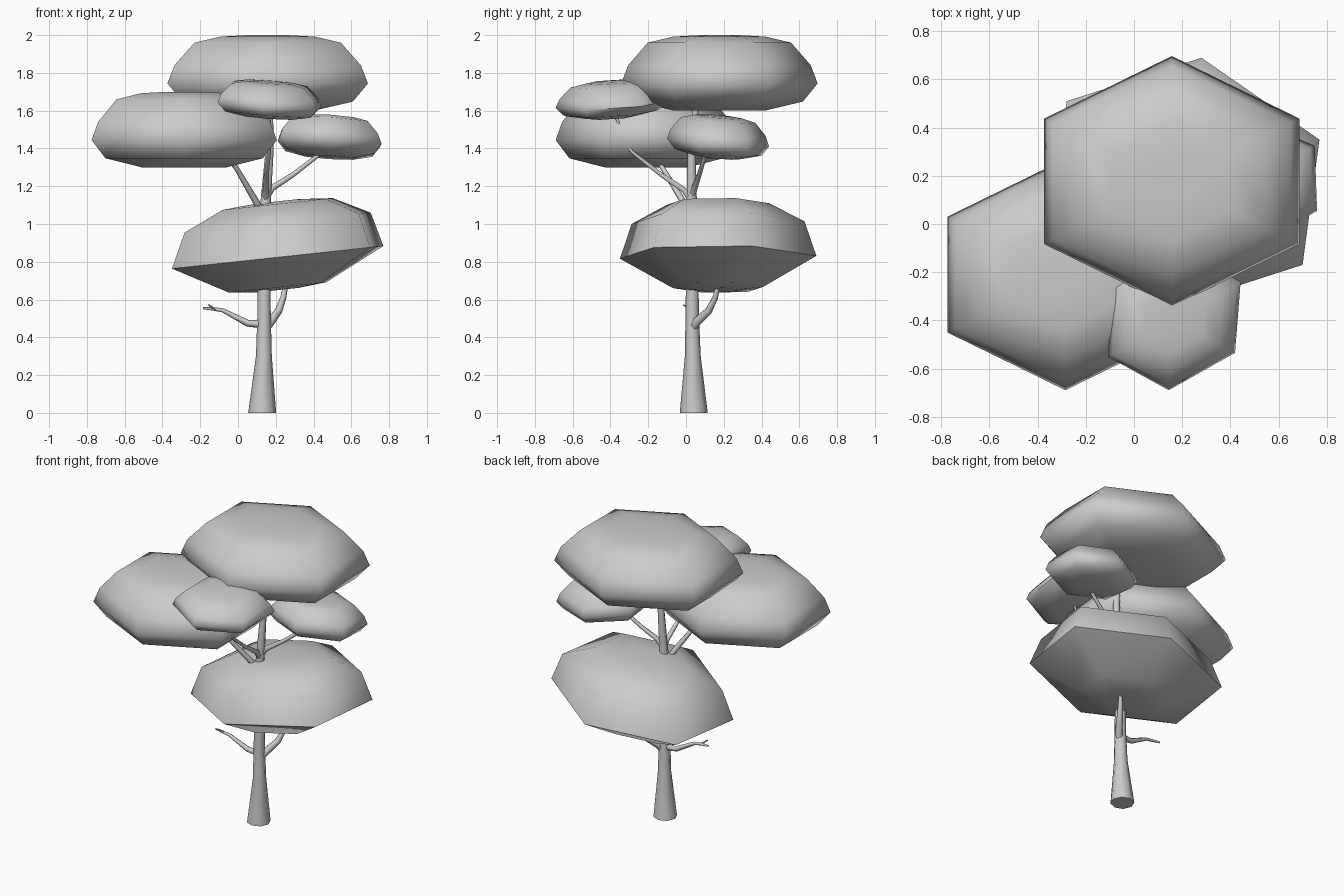
import bpy, bmesh
from math import cos, sin, pi
from mathutils import Vector

if "Cube" in bpy.data.objects:
    bpy.data.objects.remove(bpy.data.objects["Cube"])


def rings_to_object(name, rings):
    """Skin a list of vertex rings, capping both ends."""
    bm = bmesh.new()
    vr = [[bm.verts.new(p) for p in ring] for ring in rings]
    n = len(vr[0])
    for a, b in zip(vr, vr[1:]):
        for i in range(n):
            j = (i + 1) % n
            bm.faces.new((a[i], a[j], b[j], b[i]))
    bm.faces.new(vr[0][::-1])
    bm.faces.new(vr[-1])
    bmesh.ops.recalc_face_normals(bm, faces=bm.faces)
    me = bpy.data.meshes.new(name)
    bm.to_mesh(me)
    bm.free()
    ob = bpy.data.objects.new(name, me)
    bpy.context.collection.objects.link(ob)
    bpy.context.view_layer.objects.active = ob
    ob.select_set(True)
    bpy.ops.object.shade_smooth_by_angle(angle=1.1)
    ob.select_set(False)
    return ob


def canopy(name, centre, a, b, height, profile, kx=0, ky=0):
    """Six-sided leaf pad; a and b are the plan axes, kx and ky its slope."""
    cx, cy, cz = centre
    rings = []
    for r, f in profile:
        ring = []
        for i in range(6):
            t = pi / 6 + i * pi / 3
            dx = r * (a[0] * cos(t) + b[0] * sin(t))
            dy = r * (a[1] * cos(t) + b[1] * sin(t))
            ring.append((cx + dx, cy + dy, cz + (f - 0.5) * height + kx * dx + ky * dy))
        rings.append(ring)
    return rings_to_object(name, rings)


def limb(name, path, radii, sides=8):
    """Tapered tube along a path."""
    pts = [Vector(p) for p in path]
    rings = []
    for i, (p, r) in enumerate(zip(pts, radii)):
        d = (pts[min(i + 1, len(pts) - 1)] - pts[max(i - 1, 0)]).normalized()
        if p.z == 0:
            d = Vector((0, 0, 1))
        u = d.cross(Vector((0, 1, 0))).normalized()
        v = d.cross(u)
        rings.append([p + r * (u * cos(2 * pi * k / sides) + v * sin(2 * pi * k / sides))
                      for k in range(sides)])
    return rings_to_object(name, rings)


# Leaf pads
PAD = [(.46, 0), (.85, .12), (1, .36), (.93, .6), (.73, .9), (.47, .98), (.2, 1)]
LOW = [(.2, 0), (.46, .03), (1, .37), (.88, .76), (.52, .97), (.2, 1)]
canopy("top_canopy", (.157, .177, 1.80), (.613, 0), (0, .52), .40, PAD)
canopy("left_canopy", (-.285, -.21, 1.50), (.566, 0), (0, .48), .40, PAD)
canopy("lower_canopy", (.21, .17, .885), (.606, -.092), (.07, .52), .47, LOW, kx=.107)
canopy("right_canopy", (.485, .17, 1.463), (.312, .023), (-.01, .27), .22, PAD, -.06, -.08)
canopy("front_canopy", (.167, -.395, 1.66), (.305, .009), (.023, .295), .19, PAD, -.08, .07)

# Trunk
limb("trunk",
     [(.128, .041, 0), (.137, .036, .3), (.138, .033, .5), (.138, .033, .64),
      (.145, .03, 1.1), (.168, .03, 1.4), (.17, .06, 1.68)],
     [.074, .042, .036, .034, .028, .021, .014])

# Upper branches
limb("left_branch", [(.145, .03, 1.02), (.10, -.01, 1.11), (-.005, -.12, 1.29), (-.09, -.19, 1.4)],
     [.018, .018, .013, .01], 6)
limb("right_branch", [(.15, .03, 1.14), (.18, .045, 1.19), (.29, .07, 1.26), (.42, .10, 1.36), (.47, .13, 1.45)],
     [.018, .017, .013, .011, .008], 6)
limb("front_branch", [(.148, .03, 1.12), (.148, -.01, 1.18), (.15, -.13, 1.26), (.165, -.29, 1.385), (.167, -.39, 1.61)],
     [.018, .017, .013, .01, .008], 6)

# Lower branches
limb("low_right_branch", [(.138, .033, .44), (.17, .055, .48), (.215, .12, .54), (.24, .155, .61), (.26, .18, .72)],
     [.025, .024, .02, .016, .012], 6)
limb("low_left_branch", [(.135, .033, .47), (.05, .033, .475), (-.08, .02, .543), (-.14, .02, .552), (-.185, .025, .555)],
     [.024, .018, .011, .009, .006], 6)
limb("twig", [(-.115, .02, .548), (-.135, .01, .558), (-.155, -.015, .572)], [.008, .006, .004], 5)
